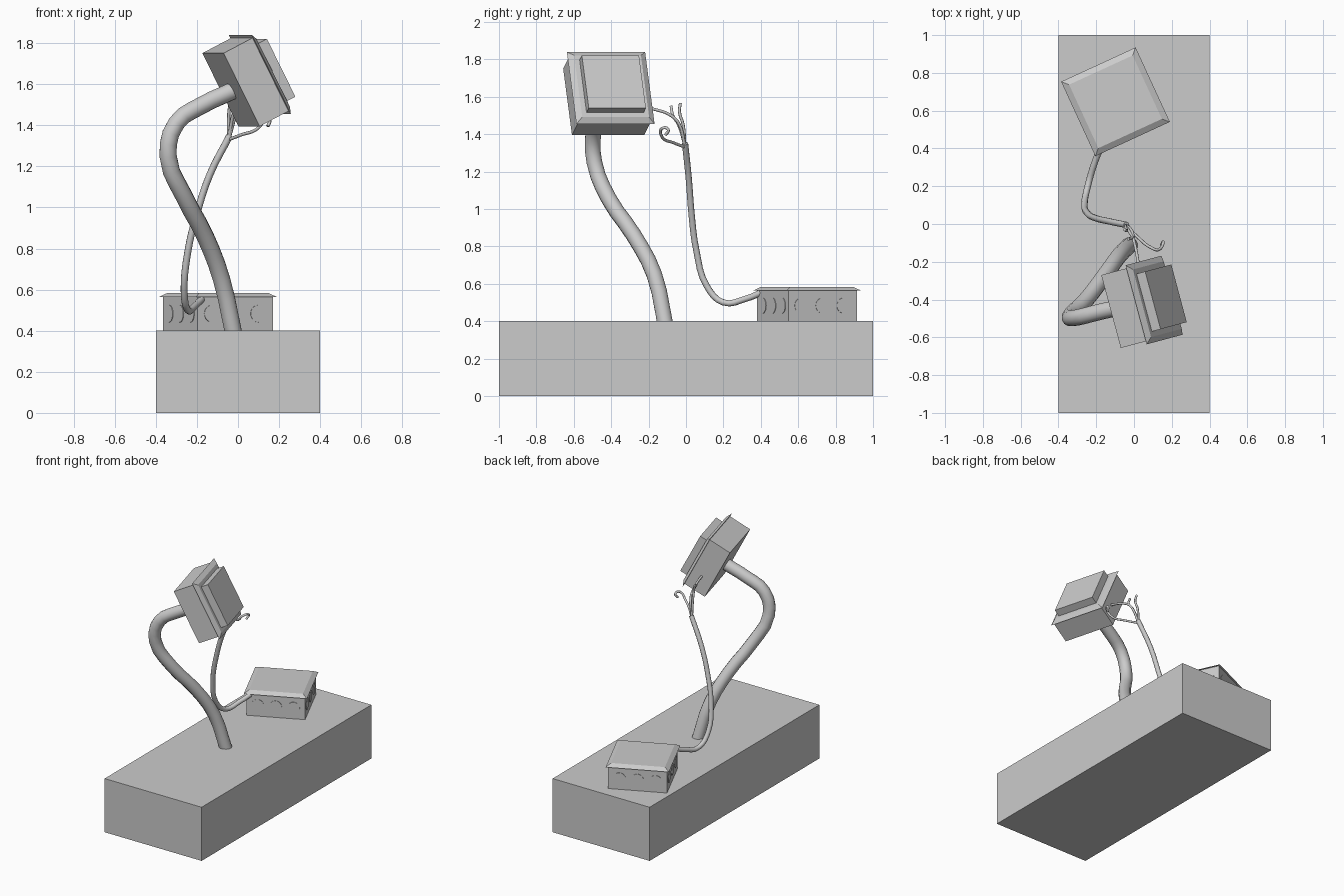
import bpy, bmesh, math
from mathutils import Matrix, Vector

if "Cube" in bpy.data.objects:
    bpy.data.objects.remove(bpy.data.objects["Cube"])


def frustum(name, mat, s0, s1, z0, z1, depth=None):
    """Square block along local z, side s0 at z0 and s1 at z1 (tuples allow rectangles)."""
    s0 = s0 if isinstance(s0, tuple) else (s0, s0)
    s1 = s1 if isinstance(s1, tuple) else (s1, s1)
    bm = bmesh.new()
    bmesh.ops.create_cube(bm, size=1)
    for v in bm.verts:
        s, z = (s1, z1) if v.co.z > 0 else (s0, z0)
        v.co = (v.co.x * s[0], v.co.y * s[1], z)
    me = bpy.data.meshes.new(name)
    bm.to_mesh(me)
    bm.free()
    ob = bpy.data.objects.new(name, me)
    ob.matrix_world = mat
    bpy.context.collection.objects.link(ob)
    return ob


def tube(name, pts, radius, sides_res=3, steps=4):
    """Round tube through the points."""
    cu = bpy.data.curves.new(name, 'CURVE')
    cu.dimensions = '3D'
    cu.bevel_depth = radius
    cu.bevel_resolution = sides_res
    cu.resolution_u = steps
    cu.use_fill_caps = True
    sp = cu.splines.new('BEZIER')
    sp.bezier_points.add(len(pts) - 1)
    for bp, p in zip(sp.bezier_points, pts):
        bp.co = p
        bp.handle_left_type = bp.handle_right_type = 'AUTO'
    ob = bpy.data.objects.new(name, cu)
    bpy.context.collection.objects.link(ob)
    return ob


# Plinth
frustum("base_block", Matrix.Identity(4), (0.8, 2.0), (0.8, 2.0), 0, 0.4)

# Bent conduit rising to the head
tube("bent_pipe", [(-0.02, -0.11, 0.38), (-0.08, -0.17, 0.65), (-0.16, -0.28, 0.86),
                   (-0.26, -0.41, 1.05), (-0.34, -0.49, 1.25), (-0.30, -0.495, 1.41),
                   (-0.18, -0.465, 1.495), (-0.02, -0.43, 1.57)], 0.043, 4, 3)

# Tilted head: local z is the direction the plate faces
a, t = math.radians(15), math.radians(27)
h = Vector((math.cos(a), math.sin(a), 0))
u = Vector((-math.sin(a), math.cos(a), 0))
n = h * math.cos(t) + Vector((0, 0, math.sin(t)))
v = n.cross(u)
head = Matrix((u, v, n)).transposed().to_4x4()
head.translation = (-0.034, -0.44, 1.573)
frustum("head_box", head, 0.4, 0.4, 0, 0.165)
frustum("head_cover", head, 0.433, 0.37, 0.163, 0.183)
frustum("head_raised_plate", head, 0.316, 0.316, 0.175, 0.236)

# Box lying on the plinth
floor_box = Matrix.Translation((-0.098, 0.647, 0.4)) @ Matrix.Rotation(math.radians(24.7), 4, 'Z')
frustum("floor_box", floor_box, 0.404, 0.404, 0, 0.166)
frustum("floor_box_cover", floor_box, 0.434, 0.37, 0.164, 0.184)

# Round knockouts, three on each side
for side in range(4):
    for i in (-1, 0, 1):
        bm = bmesh.new()
        bmesh.ops.create_cone(bm, cap_ends=True, segments=20, radius1=0.042,
                              radius2=0.042, depth=0.006)
        me = bpy.data.meshes.new("knockout")
        bm.to_mesh(me)
        bm.free()
        ob = bpy.data.objects.new("knockout", me)
        ob.matrix_world = (floor_box @ Matrix.Rotation(side * math.pi / 2, 4, 'Z')
                           @ Matrix.Translation((0.202, i * 0.124, 0.083))
                           @ Matrix.Rotation(math.pi / 2, 4, 'Y'))
        bpy.context.collection.objects.link(ob)

# Cable from the floor box up to the loose wires
tube("cable", [(-0.17, 0.42, 0.56), (-0.21, 0.32, 0.52), (-0.245, 0.20, 0.50),
               (-0.262, 0.11, 0.59), (-0.245, 0.055, 0.78), (-0.20, 0.03, 0.97),
               (-0.137, 0.015, 1.16), (-0.04, -0.005, 1.35)], 0.017)

# Stripped wires
start = (-0.045, -0.005, 1.33)
wires = [
    [(-0.045, -0.015, 1.45), (-0.04, -0.035, 1.52), (-0.05, -0.03, 1.565)],
    [(-0.025, -0.04, 1.45), (-0.01, -0.07, 1.50), (-0.03, -0.08, 1.55)],
    [(-0.01, -0.04, 1.46), (0.0, -0.09, 1.505), (0.015, -0.16, 1.53), (0.03, -0.26, 1.55)],
    [(0.02, -0.07, 1.355), (0.09, -0.125, 1.38), (0.14, -0.13, 1.43),
     (0.155, -0.095, 1.425), (0.145, -0.11, 1.395)],
]
for i, w in enumerate(wires):
    tube(f"wire_{i + 1}", [start] + w, 0.008, 2)
